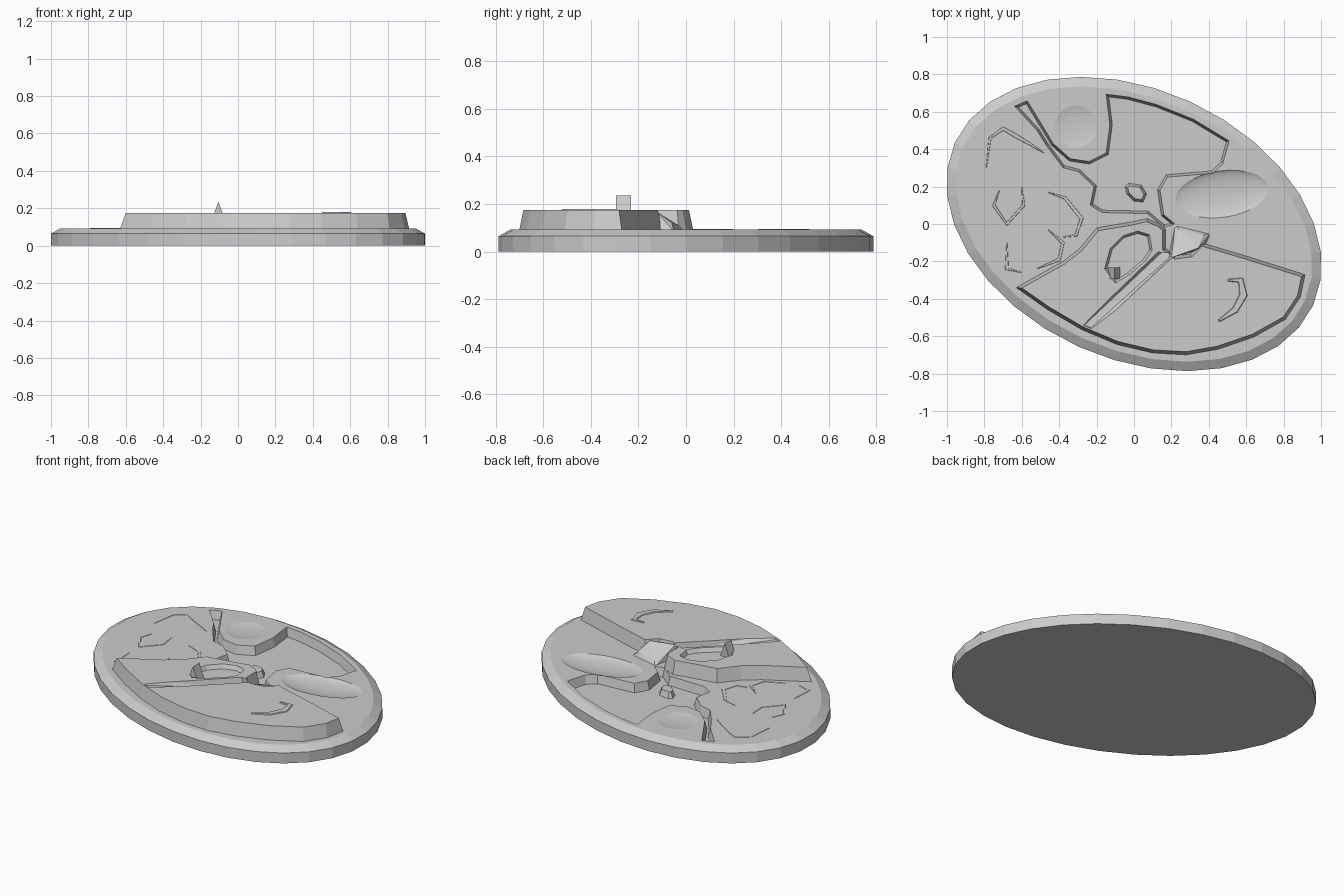
import bpy, bmesh, math
from mathutils import Vector, Matrix

if "Cube" in bpy.data.objects:
    bpy.data.objects.remove(bpy.data.objects["Cube"])


def make(name, bm):
    bmesh.ops.recalc_face_normals(bm, faces=bm.faces)
    me = bpy.data.meshes.new(name)
    bm.to_mesh(me)
    bm.free()
    ob = bpy.data.objects.new(name, me)
    bpy.context.collection.objects.link(ob)
    return ob


def offset(pts, d):
    """Mitred outward offset of a closed outline (inward if d < 0)."""
    n = len(pts)
    area = sum(pts[i][0] * pts[(i + 1) % n][1] - pts[(i + 1) % n][0] * pts[i][1] for i in range(n))
    s = 1 if area > 0 else -1
    out = []
    for i in range(n):
        p, a, b = (Vector(pts[j % n]) for j in (i, i - 1, i + 1))
        e, f = (p - a).normalized(), (b - p).normalized()
        m = (Vector((e.y, -e.x)) + Vector((f.y, -f.x))) * s
        out.append(p + m * (d / max(0.6, m.length_squared / 2)))
    return out


def prism(name, layers):
    """Stack of outlines [(points, z), ...] joined by walls and capped."""
    bm = bmesh.new()
    rings = [[bm.verts.new((p[0], p[1], z)) for p in pts] for pts, z in layers]
    n = len(rings[0])
    for lo, hi in zip(rings, rings[1:]):
        for i in range(n):
            j = (i + 1) % n
            bm.faces.new((lo[i], lo[j], hi[j], hi[i]))
    bm.faces.new(rings[0][::-1])
    bm.faces.new(rings[-1])
    return make(name, bm)


def hull(name, pts):
    bm = bmesh.new()
    for p in pts:
        bm.verts.new(p)
    bmesh.ops.convex_hull(bm, input=bm.verts)
    return make(name, bm)


def dish(name, loc, size, ang):
    bm = bmesh.new()
    bmesh.ops.create_uvsphere(bm, u_segments=32, v_segments=24, radius=1, matrix=Matrix.Translation(loc)
                              @ Matrix.Rotation(ang, 4, 'Z') @ Matrix.Diagonal((*size, 1)))
    return make(name, bm)


def cut(ob, cutter):
    m = ob.modifiers.new("cut", 'BOOLEAN')
    m.operation, m.solver, m.object = 'DIFFERENCE', 'EXACT', cutter
    bpy.context.view_layer.objects.active = ob
    bpy.ops.object.modifier_apply(modifier=m.name)
    bpy.data.objects.remove(cutter)


TOP, HIGH, FLOOR = 0.093, 0.175, 0.04

# oval base with bevelled rim
tilt = math.radians(-24.4)
c, s = math.cos(tilt), math.sin(tilt)
oval = []
for i in range(32):
    t = 2 * math.pi * i / 32
    x, y = 1.052 * math.cos(t), 0.72 * math.sin(t)
    oval.append((x * c - y * s, x * s + y * c))
base = prism("base", [(oval, 0), (oval, 0.065), (offset(oval, -0.05), TOP)])

# sunken basin with narrow ravine
basin = [(-0.15, 0.695), (-0.03, 0.68), (0.12, 0.64), (0.32, 0.56), (0.51, 0.445), (0.475, 0.32),
         (0.42, 0.27), (0.18, 0.25), (0.14, 0.18), (0.16, 0.05), (0.22, 0.0), (0.16, -0.02),
         (0.07, 0.055), (-0.17, 0.06), (-0.235, 0.1), (-0.215, 0.2), (-0.3, 0.28), (-0.38, 0.3),
         (-0.47, 0.42), (-0.52, 0.5), (-0.64, 0.63), (-0.57, 0.66), (-0.43, 0.43), (-0.34, 0.35),
         (-0.24, 0.335), (-0.15, 0.38), (-0.13, 0.53)]
cut(base, prism("basin_cutter", [(offset(basin, -0.014), FLOOR), (basin, TOP + 0.004)]))

# soft hollows in the ground
cut(base, dish("pool_cutter", (0.47, 0.16, TOP + 0.01), (0.26, 0.13, 0.035), math.radians(8)))
cut(base, dish("dip_cutter", (-0.31, 0.52, TOP + 0.01), (0.13, 0.13, 0.02), 0))

# raised plateau
plateau_foot = [(-0.63, -0.34), (-0.38, -0.2), (-0.29, -0.13), (-0.2, -0.02), (-0.02, 0.01),
                (0.07, 0.03), (0.14, 0.0), (0.17, -0.03), (0.17, -0.13), (0.22, -0.17),
                (0.3, -0.16), (0.36, -0.1), (0.58, -0.165), (0.915, -0.27), (0.89, -0.39),
                (0.81, -0.51), (0.64, -0.605), (0.45, -0.67), (0.28, -0.7), (0.1, -0.69),
                (-0.09, -0.645), (-0.28, -0.565), (-0.46, -0.46)]
plateau = prism("plateau", [(plateau_foot, TOP - 0.002), (offset(plateau_foot, -0.017), HIGH)])

# descending trench and hollow in the plateau
cut(plateau, hull("trench_cutter", [
    (-0.29, -0.545, 0.2), (-0.215, -0.575, 0.2), (0.12, -0.15, 0.2), (0.23, -0.16, 0.2),
    (-0.265, -0.54, 0.168), (-0.23, -0.555, 0.168), (0.15, -0.15, 0.11), (0.21, -0.16, 0.11)]))
hollow = [(-0.16, -0.24), (-0.13, -0.13), (-0.06, -0.06), (0.02, -0.035), (0.085, -0.055),
          (0.1, -0.14), (0.06, -0.2), (-0.02, -0.27), (-0.1, -0.32)]
cut(plateau, prism("hollow_cutter", [(offset(hollow, -0.015), 0.15), (hollow, 0.18)]))

# sloping shoulder beside the pass
hull("shoulder", [(0.2, -0.18, 0.165), (0.34, -0.13, 0.172), (0.37, -0.06, 0.12), (0.24, -0.03, 0.11),
                  (0.18, -0.18, 0.085), (0.38, -0.13, 0.085), (0.41, -0.05, 0.085), (0.22, -0.005, 0.085)])

# boulder in the basin
rock = [(-0.05, 0.2), (-0.03, 0.22), (0.04, 0.21), (0.07, 0.16), (0.05, 0.115), (0.0, 0.12), (-0.04, 0.16)]
prism("boulder", [(rock, FLOOR - 0.005), (offset(rock, -0.015), 0.075)])

# wedge marker
hull("wedge", [(x, y, z) for y in (-0.295, -0.232) for x, z in ((-0.138, 0.145), (-0.072, 0.145), (-0.105, 0.235))])


# low ground ridges
def ridge(name, path, z, w, h):
    n = len(path)
    left, right = [], []
    for i, p in enumerate(path):
        d = (Vector(path[min(i + 1, n - 1)]) - Vector(path[max(i - 1, 0)])).normalized()
        k = w * (0.35 + 0.65 * math.sin(math.pi * i / (n - 1)))
        left.append(Vector(p) + Vector((-d.y, d.x)) * k)
        right.append(Vector(p) - Vector((-d.y, d.x)) * k)
    ring = left + right[::-1]
    prism(name, [(ring, z - 0.004), (offset(ring, -min(w * 0.3, 0.006)), z + h)])


ridge("plateau_ridge", [(0.45, -0.52), (0.54, -0.46), (0.585, -0.38), (0.57, -0.3), (0.5, -0.3)], HIGH, 0.025, 0.005)
for i, path in enumerate([
        [(-0.79, 0.3), (-0.77, 0.46), (-0.7, 0.51), (-0.63, 0.47), (-0.56, 0.43), (-0.48, 0.38)],
        [(-0.6, 0.2), (-0.59, 0.1), (-0.68, 0.0), (-0.75, 0.1), (-0.72, 0.18)],
        [(-0.46, 0.17), (-0.37, 0.14), (-0.28, 0.03), (-0.31, -0.06), (-0.38, -0.07)],
        [(-0.68, -0.1), (-0.68, -0.24), (-0.6, -0.26)],
        [(-0.46, -0.03), (-0.38, -0.1), (-0.4, -0.19), (-0.52, -0.24)]]):
    ridge(f"ground_ridge_{i + 1}", path, TOP, 0.014, 0.002)
